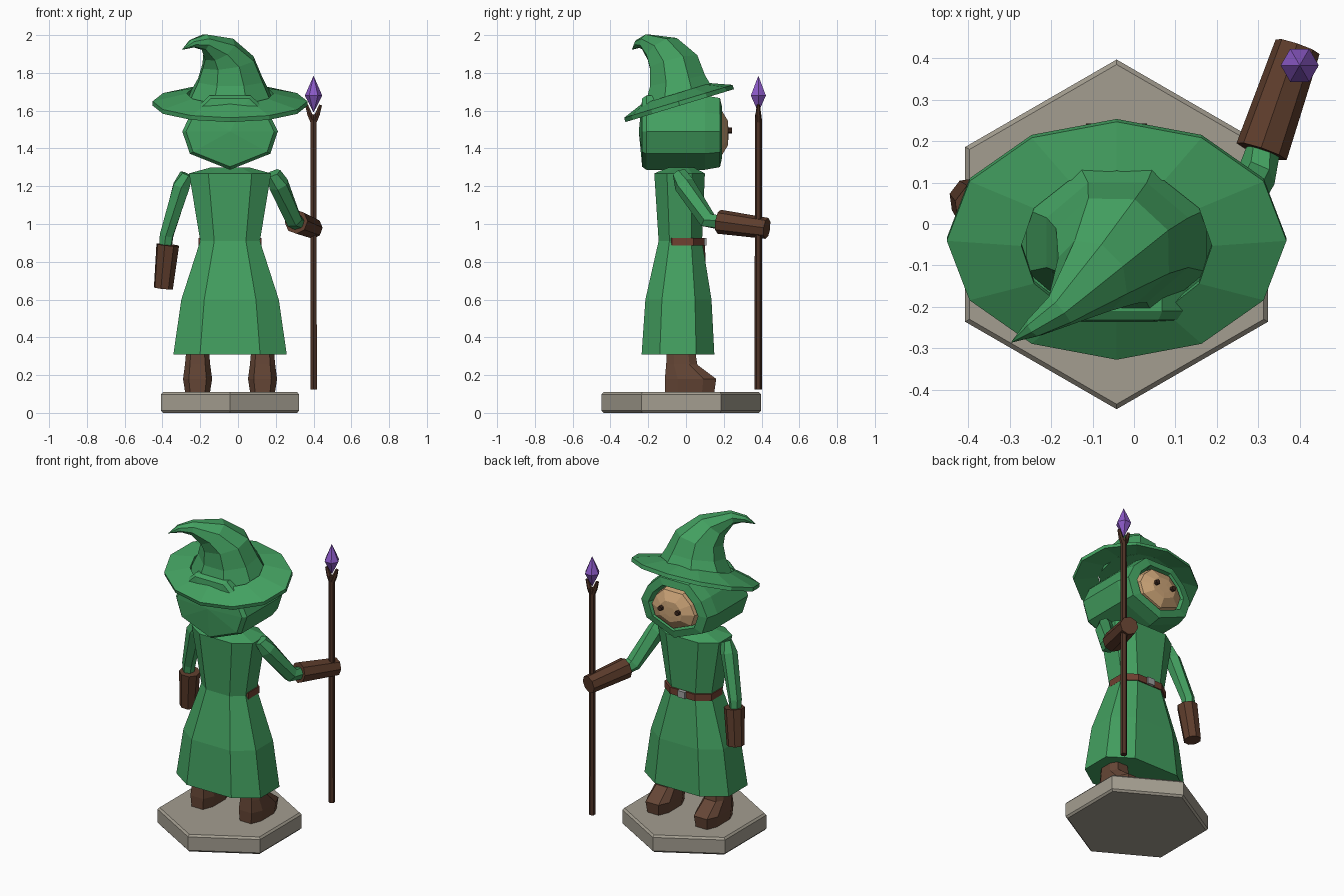
import bpy, bmesh, math
from mathutils import Vector

cube = bpy.data.objects.get("Cube")
if cube:
    bpy.data.objects.remove(cube, do_unlink=True)

CX = -0.042  # body centre line


def material(name, rgb):
    m = bpy.data.materials.new(name)
    m.use_nodes = True
    m.diffuse_color = (*rgb, 1)
    m.node_tree.nodes["Principled BSDF"].inputs["Base Color"].default_value = (*rgb, 1)
    return m


GREEN = material("cloth_green", (0.056, 0.35, 0.117))
STONE = material("stone_grey", (0.37, 0.34, 0.28))
BOOT = material("boot_brown", (0.13, 0.061, 0.036))
GLOVE = material("glove_brown", (0.11, 0.046, 0.025))
WOOD = material("dark_wood", (0.075, 0.032, 0.019))
BELT = material("belt_leather", (0.16, 0.05, 0.03))
SKIN = material("skin", (0.61, 0.376, 0.188))
CRYSTAL = material("crystal_purple", (0.263, 0.102, 0.578))
METAL = material("buckle_metal", (0.35, 0.35, 0.35))
EYE = material("eye_dark", (0.045, 0.02, 0.012))


def loft(name, rings, mat, closed=False):
    """Skin a list of equal-length rings; cap the ends or join them."""
    bm = bmesh.new()
    loops = [[bm.verts.new(p) for p in r] for r in rings]
    n = len(loops[0])
    pairs = list(zip(loops, loops[1:]))
    if closed:
        pairs.append((loops[-1], loops[0]))
    for a, b in pairs:
        for i in range(n):
            j = (i + 1) % n
            bm.faces.new((a[i], a[j], b[j], b[i]))
    if not closed:
        bm.faces.new(loops[0])
        bm.faces.new(loops[-1])
    bmesh.ops.remove_doubles(bm, verts=bm.verts, dist=0.0005)
    bmesh.ops.recalc_face_normals(bm, faces=bm.faces)
    me = bpy.data.meshes.new(name)
    bm.to_mesh(me)
    bm.free()
    me.materials.append(mat)
    ob = bpy.data.objects.new(name, me)
    bpy.context.collection.objects.link(ob)
    return ob


def ring(c, rx, ry, n=8, normal=(0, 0, 1), phase=0.5):
    q = Vector((0, 0, 1)).rotation_difference(Vector(normal))
    pts = []
    for i in range(n):
        t = math.tau * (i + phase) / n
        pts.append(Vector(c) + q @ Vector((rx * math.cos(t), ry * math.sin(t), 0)))
    return pts


def octagon(cx, cy, z, a, b, k=0.53):
    """Chamfered rectangle with half-widths a and b."""
    h = 0.5
    return [(cx + x * a, cy + y * b, z) for x, y in
            ((1, -h), (1, h), (k, 1), (-k, 1), (-1, h), (-1, -h), (-k, -1), (k, -1))]


def tube(name, points, radii, mat, n=6):
    points = [Vector(p) for p in points]
    rings = []
    for i, p in enumerate(points):
        d = points[min(i + 1, len(points) - 1)] - points[max(i - 1, 0)]
        rings.append(ring(p, radii[i], radii[i], n, d))
    return loft(name, rings, mat)


def box(name, c, size, mat):
    x, y, z = (s / 2 for s in size)
    rings = [[(c[0] + u * x, c[1] + v * y, c[2] + w * z)
              for u, v in ((1, 1), (-1, 1), (-1, -1), (1, -1))] for w in (-1, 1)]
    return loft(name, rings, mat)


# Stone base
loft("base", [ring((CX, -0.025, z), r, r, 6) for z, r in
              ((0, 0.41), (0.012, 0.422), (0.098, 0.422), (0.11, 0.41))], STONE)

# Boots: z, back, front, half-width
boot = ((0.11, -0.11, 0.15, 0.066), (0.18, -0.112, 0.16, 0.077),
        (0.255, -0.105, 0.06, 0.067), (0.35, -0.1, 0.045, 0.058))
for side, x in (("left", 0.13), ("right", -0.214)):
    loft(side + "_boot", [octagon(x, (b + f) / 2, z, w, (f - b) / 2, 0.6)
                          for z, b, f, w in boot], BOOT)

# Robe: z, half-width, back, front
robe = ((0.31, 0.3, -0.235, 0.15), (0.6, 0.258, -0.215, 0.135),
        (0.91, 0.158, -0.145, 0.085), (1.268, 0.217, -0.168, 0.1),
        (1.3, 0.1, -0.09, 0.04))
loft("robe", [octagon(CX, (b + f) / 2, z, a, (f - b) / 2) for z, a, b, f in robe], GREEN)

# Belt and buckle
loft("belt", [octagon(CX, -0.017, z, 0.167, 0.114) for z in (0.885, 0.927)], BELT)
box("buckle", (CX, 0.099, 0.906), (0.05, 0.02, 0.042), METAL)

# Sleeves and gloves
tube("right_sleeve", [(-0.272, -0.02, 1.265), (-0.3, -0.01, 1.2), (-0.378, 0.04, 0.94),
                      (-0.385, 0.045, 0.87)], [0.035, 0.05, 0.04, 0.035], GREEN)
tube("right_glove", [(-0.372, 0.04, 0.89), (-0.395, 0.06, 0.66)], [0.062, 0.052], GLOVE, 8)
tube("left_sleeve", [(0.188, -0.035, 1.27), (0.215, -0.01, 1.21), (0.295, 0.115, 1.02),
                     (0.318, 0.2, 1.005)], [0.04, 0.055, 0.048, 0.04], GREEN)
tube("left_glove", [(0.308, 0.175, 1.012), (0.395, 0.428, 0.977)], [0.064, 0.056], GLOVE, 8)

# Staff with forked end and crystal
SX, SY = 0.4, 0.383
tube("staff", [(SX, SY, 0.125), (SX, SY, 1.58)], [0.02, 0.018], WOOD)
for s in (-1, 1):
    tube("staff_prong", [(SX, SY, 1.535), (SX + s * 0.02, SY, 1.58), (SX + s * 0.037, SY, 1.63)],
         [0.016, 0.015, 0.009], WOOD)
loft("crystal", [ring((SX, SY, z), r, r, 6, phase=0) for z, r in
                 ((1.59, 0), (1.68, 0.046), (1.785, 0))], CRYSTAL)

# Hood: half section is mirrored, then lofted along y
half = [(0.0, 1.287), (0.213, 1.372), (0.253, 1.49), (0.205, 1.59), (0.11, 1.68)]
section = half + [(-x, z) for x, z in reversed(half[1:])]


def slice_at(y, s, zc=1.49):
    return [(CX + x * s, y, zc + (z - zc) * s) for x, z in section]


loft("hood", [slice_at(y, s) for y, s in
              ((-0.25, 0), (-0.232, 0.92), (-0.21, 1), (0.1, 1), (0.18, 0.93),
               (0.19, 0.7), (0.13, 0.62))], GREEN)

# Face and eyes
loft("face", [slice_at(y, s, 1.48) for y, s in
              ((0.12, 0.66), (0.19, 0.6), (0.222, 0.33), (0.224, 0.15))], SKIN)
for s in (-1, 1):
    tube("eye", [(CX + s * 0.06, 0.2, 1.495), (CX + s * 0.06, 0.243, 1.495)],
         [0.016, 0.016], EYE)

# Hat brim, tilted up over the face
tilt = Vector((0, -0.29, 0.957))
hub = Vector((CX, -0.037, 1.638))
loft("hat_brim", [ring(hub + tilt * h, rx, ry, 12, tilt, 0) for h, rx, ry in
                  ((0.03, 0.23, 0.19), (-0.012, 0.41, 0.3), (0.012, 0.41, 0.3),
                   (0.055, 0.23, 0.19))], GREEN, closed=True)

# Bent crown: centre, radii and direction of each ring
crown = (((CX, -0.04, 1.665), 0.235, 0.205, tilt),
         ((-0.04, -0.045, 1.76), 0.185, 0.16, (0, -0.2, 1)),
         ((-0.052, -0.065, 1.855), 0.148, 0.14, (-0.15, -0.25, 1)),
         ((-0.1, -0.125, 1.925), 0.095, 0.1, (-0.45, -0.5, 0.8)),
         ((-0.18, -0.21, 1.963), 0.042, 0.046, (-0.7, -0.6, 0.15)),
         ((-0.24, -0.25, 1.955), 0.024, 0.026, (-0.7, -0.5, -0.5)),
         ((-0.298, -0.287, 1.922), 0, 0, (-0.7, -0.5, -0.5)))
loft("hat_crown", [ring(c, rx, ry, 8, d) for c, rx, ry, d in crown], GREEN)
